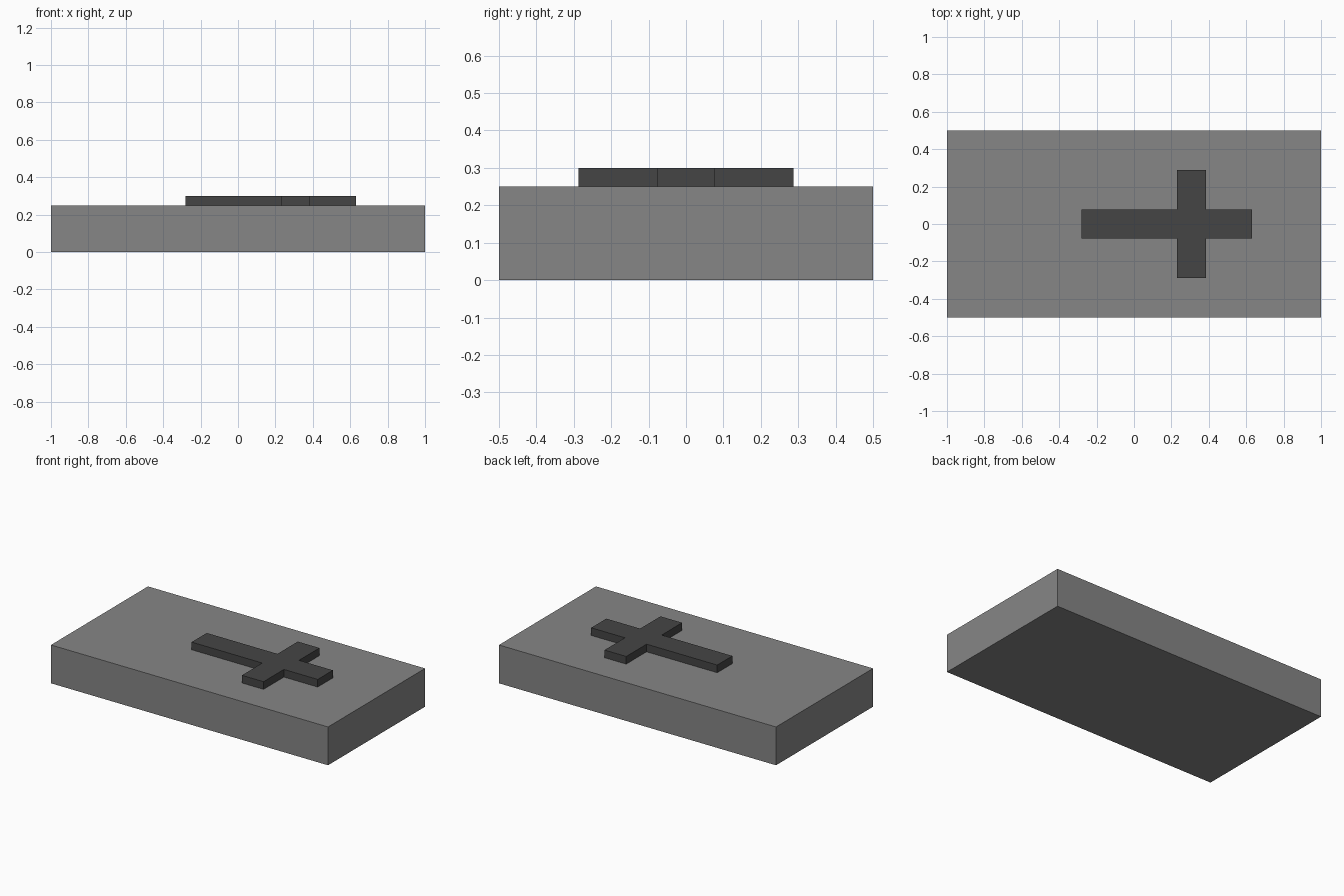
import bpy
import bmesh

if "Cube" in bpy.data.objects:
    bpy.data.objects.remove(bpy.data.objects["Cube"])


def prism(name, outline, z0, z1, shade):
    """Extrude a flat outline from z0 up to z1."""
    bm = bmesh.new()
    face = bm.faces.new([bm.verts.new((x, y, z0)) for x, y in outline])
    top = bmesh.ops.extrude_face_region(bm, geom=[face], use_keep_orig=True)
    verts = [v for v in top["geom"] if isinstance(v, bmesh.types.BMVert)]
    bmesh.ops.translate(bm, verts=verts, vec=(0, 0, z1 - z0))
    bmesh.ops.recalc_face_normals(bm, faces=bm.faces[:])
    mesh = bpy.data.meshes.new(name)
    bm.to_mesh(mesh)
    bm.free()
    mat = bpy.data.materials.new(name + "_grey")
    mat.diffuse_color = (shade, shade, shade, 1)
    mat.use_nodes = True
    mat.node_tree.nodes["Principled BSDF"].inputs["Base Color"].default_value = mat.diffuse_color
    mesh.materials.append(mat)
    obj = bpy.data.objects.new(name, mesh)
    bpy.context.collection.objects.link(obj)
    return obj


# Stone slab
prism("slab", [(-1, -0.5), (1, -0.5), (1, 0.5), (-1, 0.5)], 0, 0.25, 0.24)

# Raised cross: half outline, mirrored across the long axis
half = [(-0.28, -0.078), (0.23, -0.078), (0.23, -0.288), (0.386, -0.288),
        (0.386, -0.078), (0.63, -0.078)]
outline = half + [(x, -y) for x, y in reversed(half)]
prism("raised_cross", outline, 0.25, 0.30, 0.06)
